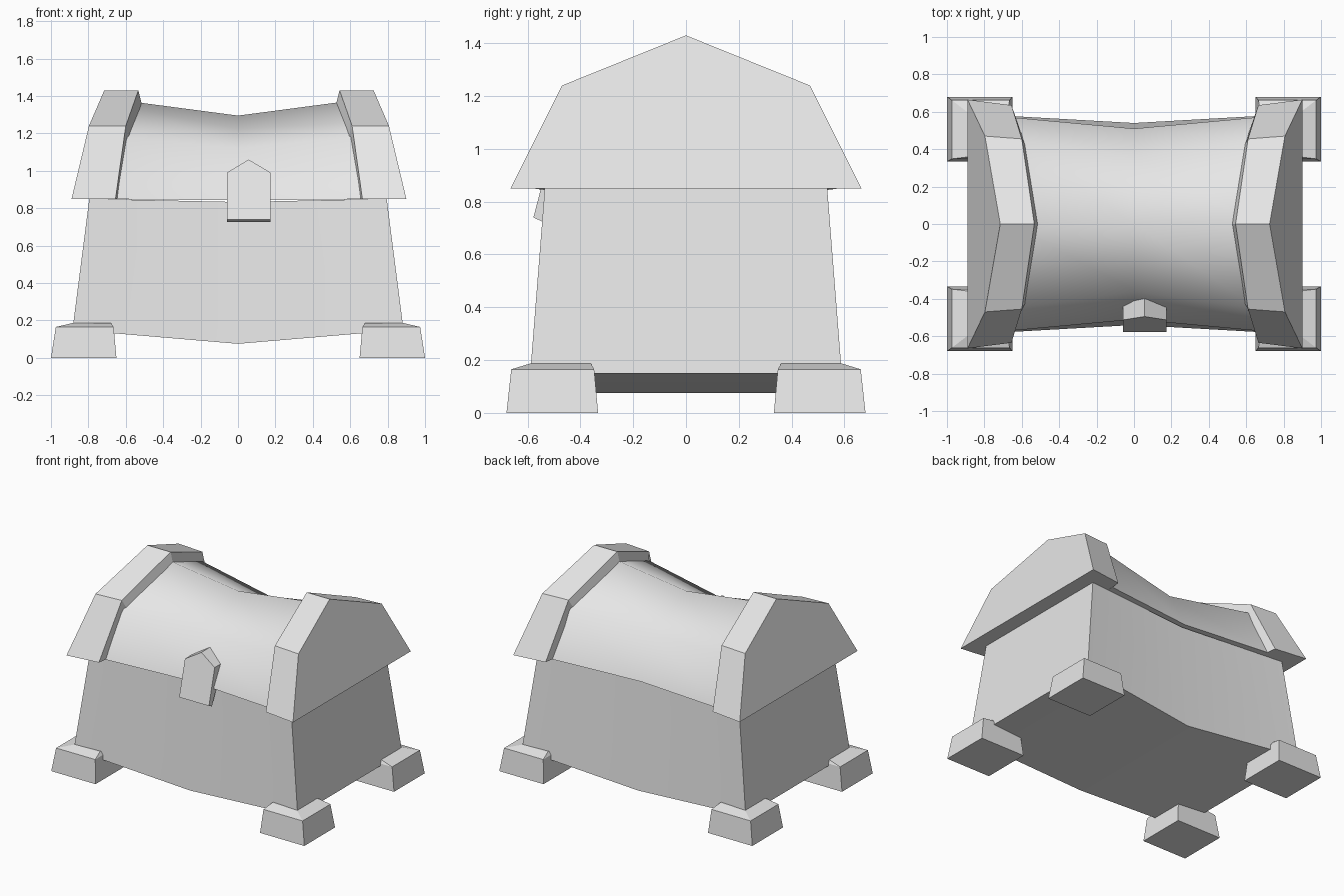
import bpy, bmesh, math

cube = bpy.data.objects.get("Cube")
if cube:
    bpy.data.objects.remove(cube, do_unlink=True)

grey = bpy.data.materials.new("plain_grey")
GREY = (0.8, 0.8, 0.8, 1.0)
grey.diffuse_color = GREY
grey.use_nodes = True
grey.node_tree.nodes["Principled BSDF"].inputs["Base Color"].default_value = GREY


def loft(name, rings, smooth=0):
    """Skin a row of equal-sized closed rings and cap both ends."""
    bm = bmesh.new()
    rows = [[bm.verts.new(p) for p in ring] for ring in rings]
    n = len(rows[0])
    for a, b in zip(rows, rows[1:]):
        for i in range(n):
            j = (i + 1) % n
            bm.faces.new((a[i], a[j], b[j], b[i]))
    bm.faces.new(rows[0])
    bm.faces.new(rows[-1])
    bmesh.ops.recalc_face_normals(bm, faces=bm.faces)
    mesh = bpy.data.meshes.new(name)
    bm.to_mesh(mesh)
    bm.free()
    mesh.materials.append(grey)
    obj = bpy.data.objects.new(name, mesh)
    bpy.context.collection.objects.link(obj)
    if smooth:
        bpy.ops.object.select_all(action='DESELECT')
        obj.select_set(True)
        bpy.context.view_layer.objects.active = obj
        bpy.ops.object.shade_smooth_by_angle(angle=math.radians(smooth))
    return obj


def arch(eave, knee, peak):
    """Five-point gambrel ring from three (x, y, z) points on the back half."""
    flip = lambda p: (p[0], -p[1], p[2])
    return [eave, knee, peak, flip(knee), flip(eave)]


# Sagging chest body, pinched at the middle
def body_ring(xb, xt, yb, yt, zb, zt):
    return [(xb, -yb, zb), (xb, yb, zb), (xt, yt, zt), (xt, -yt, zt)]


loft("chest_body", [
    body_ring(-0.885, -0.795, 0.59, 0.535, 0.15, 0.85),
    body_ring(0, 0, 0.54, 0.485, 0.075, 0.833),
    body_ring(0.885, 0.795, 0.59, 0.535, 0.15, 0.85)], smooth=30)

# Saddle-shaped lid
def lid_ring(x):
    a = abs(x)
    return arch((x, 0.51 + 0.092 * a, 0.842 + 0.01 * a),
                (x, 0.36 + 0.14 * a, 1.12 + 0.10 * a),
                (x, 0, 1.295 + 0.132 * a))


loft("lid", [lid_ring(x) for x in (-0.66, 0, 0.66)], smooth=50)

# Heavy end bands with leaning outer faces
for side, name in ((-1, "right"), (1, "left")):
    shift = 0.005
    outer = arch((side * 0.895 + shift, 0.665, 0.85),
                 (side * 0.802 + shift, 0.47, 1.24),
                 (side * 0.72 + shift, 0, 1.43))
    inner = arch((side * 0.66 + shift, 0.635, 0.85),
                 (side * 0.605 + shift, 0.455, 1.24),
                 (side * 0.538 + shift, 0, 1.43))
    # Inner rim slopes down to the lid
    rim = arch((side * 0.65 + shift, 0.56, 0.85),
               (side * 0.585 + shift, 0.42, 1.17),
               (side * 0.52 + shift, 0, 1.36))
    loft(name + "_lid_band", [outer, inner, rim])

# Tapered corner feet, tops rising toward the body
for sx in (-1, 1):
    for sy in (-1, 1):
        def foot_ring(x0, x1, y0, y1, z):
            return [(sx * x, sy * y, z) for x, y in
                    ((x0, y0), (x1, y0), (x1, y1), (x0, y1))]
        loft("foot_%s_%s" % ("front" if sy < 0 else "back",
                             "right" if sx < 0 else "left"), [
            foot_ring(0.65, 1.0, 0.333, 0.68, 0),
            foot_ring(0.665, 0.974, 0.348, 0.662, 0.165),
            foot_ring(0.68, 0.88, 0.36, 0.59, 0.187)])

# Pointed latch plate leaning against the lid
outline = [(-0.06, 0.74), (0.175, 0.74), (0.175, 0.99), (0.057, 1.06), (-0.06, 0.99)]
front = [(x, -0.578 + 0.26 * (z - 0.74), z) for x, z in outline]
back = [(x, -0.545 + 0.5 * (z - 0.74), z - (0.015 if z < 0.8 else 0)) for x, z in outline]
loft("latch", [front, back])
